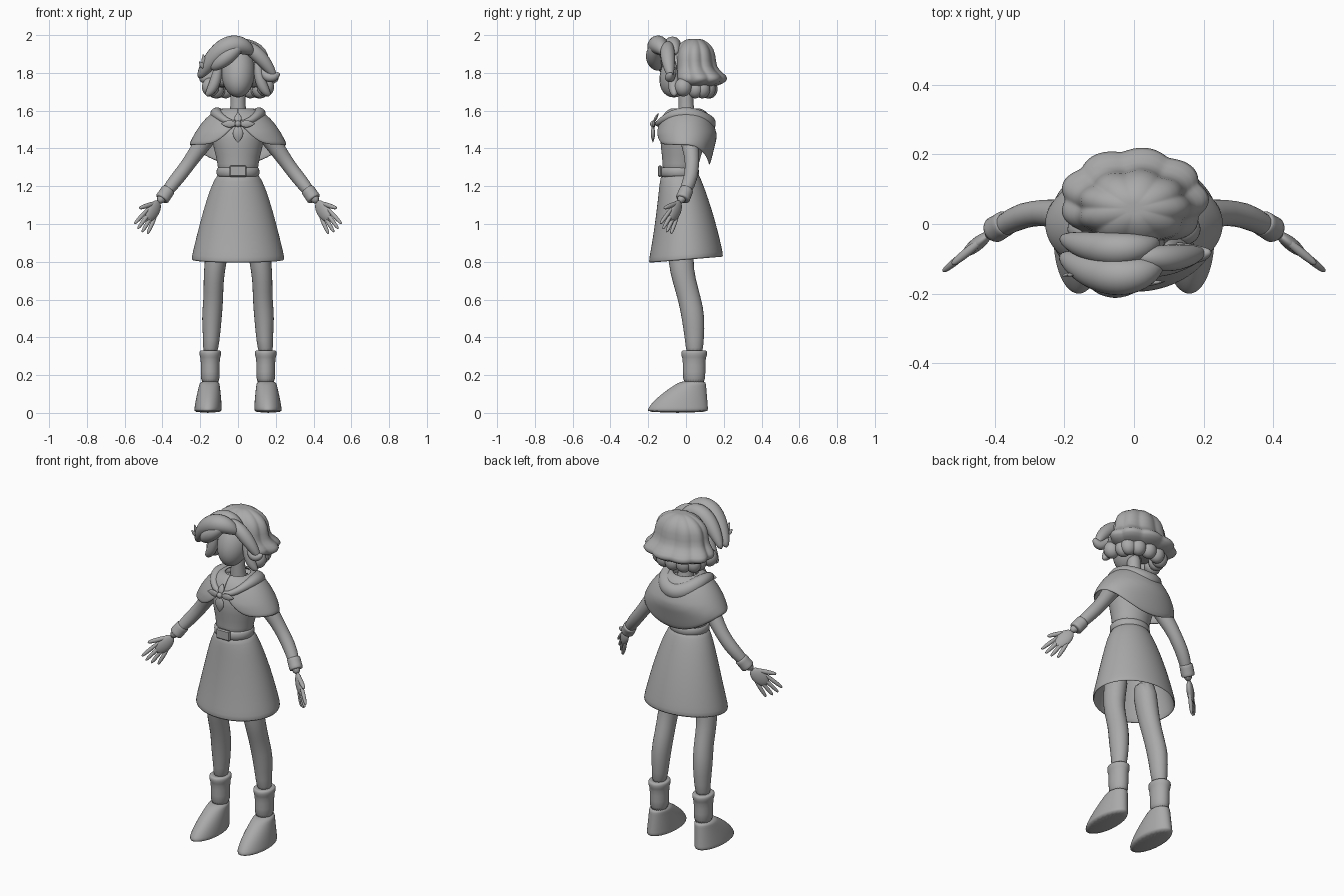
import bpy, bmesh
from math import sin, cos, pi, exp
from mathutils import Vector, Matrix

cube = bpy.data.objects.get("Cube")
if cube:
    bpy.data.objects.remove(cube)

GREY = (0.4, 0.4, 0.4, 1)
grey = bpy.data.materials.new("clay grey")
grey.use_nodes = True
grey.diffuse_color = GREY
grey.node_tree.nodes["Principled BSDF"].inputs["Base Color"].default_value = GREY


def finish(name, bm, mirror=False, thick=0, subsurf=1):
    """Turn a bmesh into a smooth grey object with the usual modifiers."""
    mesh = bpy.data.meshes.new(name)
    for face in bm.faces:
        face.smooth = True
    bm.to_mesh(mesh)
    bm.free()
    mesh.materials.append(grey)
    ob = bpy.data.objects.new(name, mesh)
    bpy.context.collection.objects.link(ob)
    if mirror:
        ob.modifiers.new("mirror", 'MIRROR').use_mirror_merge = False
    if thick:
        solid = ob.modifiers.new("thickness", 'SOLIDIFY')
        solid.thickness, solid.offset = thick, -1
    if subsurf:
        smooth = ob.modifiers.new("smooth", 'SUBSURF')
        smooth.levels = smooth.render_levels = subsurf
    return ob


def skin(bm, rows, closed=True, caps=True, loop=False):
    """Bridge rows of points with quads."""
    rows = [[bm.verts.new(point) for point in row] for row in rows]
    count = len(rows[0])
    pairs = list(zip(rows, rows[1:]))
    if loop:
        pairs.append((rows[-1], rows[0]))
    for low, high in pairs:
        for i in range(count if closed else count - 1):
            j = (i + 1) % count
            bm.faces.new((low[i], low[j], high[j], high[i]))
    if caps and not loop:
        bm.faces.new(rows[0][::-1])
        bm.faces.new(rows[-1])


def loft(name, rings, sides=24, lobes=0, depth=0, tilt=0, caps=True, **options):
    """Stack horizontal ellipses given as (z, cx, cy, rx, ry), bottom to top."""
    bm, rows = bmesh.new(), []
    for z, cx, cy, rx, ry in rings:
        row = []
        for i in range(sides):
            angle = 2 * pi * i / sides
            swell = 1 + depth * (abs(cos(lobes * angle / 2)) - 0.7)
            y = cy + ry * swell * sin(angle)
            row.append((cx + rx * swell * cos(angle), y, z + tilt * y))
        rows.append(row)
    skin(bm, rows, caps=caps)
    return finish(name, bm, **options)


def sweep(name, points, ref=(0, 1, 0), flat=1, sides=12, loop=False, **options):
    """Run a round section through (x, y, z, radius) points."""
    bm, rows = bmesh.new(), []
    points = [Vector(p) for p in points]
    last = len(points) - 1
    for i, point in enumerate(points):
        before = points[i - 1] if loop or i else point
        after = points[(i + 1) % len(points)] if loop or i < last else point
        along = (after.xyz - before.xyz).normalized()
        u = Vector(ref).cross(along).normalized()
        v = along.cross(u) * flat
        angles = [2 * pi * k / sides for k in range(sides)]
        rows.append([point.xyz + point.w * (u * cos(a) + v * sin(a)) for a in angles])
    skin(bm, rows, loop=loop)
    return finish(name, bm, **options)


def spindle(name, start, bend, end, radius, power=0.5, **options):
    """Sweep along a bent path that is fat in the middle and pointed at the ends."""
    start, bend, end = Vector(start), Vector(bend), Vector(end)
    points = []
    for i in range(11):
        t = i / 10
        place = start.lerp(bend, t).lerp(bend.lerp(end, t), t)
        points.append((*place, radius * sin(pi * (0.02 + 0.96 * t)) ** power))
    return sweep(name, points, **options)


def blob(name, centre, radii, frame=Matrix.Identity(3), mirror=False):
    bm = bmesh.new()
    shape = Matrix.Translation(centre) @ frame.to_4x4() @ Matrix.Diagonal((*radii, 1))
    bmesh.ops.create_uvsphere(bm, u_segments=24, v_segments=16, radius=1, matrix=shape)
    return finish(name, bm, mirror=mirror, subsurf=0)


# Boots: the foot shortens toward the ankle while the heel stays in place
foot = []
for i in range(9):
    t = i / 8
    spread = 1 - t ** 1.5
    length = 0.065 + 0.1 * spread
    foot.append((0.17 * t, 0.16 - 0.01 * t, 0.12 - 0.015 * t - length, 0.05 + 0.024 * spread, length))
loft("boot_foot", foot, mirror=True)
shaft = [(0.14, 1), (0.22, 1), (0.29, 1), (0.3, 1.15), (0.33, 1.15), (0.33, 1)]
loft("boot_shaft", [(z, 0.147, 0.043, 0.05 * k, 0.06 * k) for z, k in shaft], mirror=True)

# Legs
sweep("leg", [(0.15, 0.045, 0.3, 0.04), (0.14, 0.045, 0.38, 0.044), (0.14, 0.04, 0.5, 0.056),
              (0.13, 0.02, 0.6, 0.054), (0.13, -0.01, 0.7, 0.055), (0.12, -0.03, 0.8, 0.06),
              (0.09, -0.03, 1, 0.07)], flat=1.15, mirror=True)

# Dress: skirt flaring from the waist, bodice, belt and buckle
skirt = []
for i in range(9):
    t = 1 - i / 8
    skirt.append((1.265 - 0.455 * t, 0, -0.035 * (1 - t) ** 2, 0.11 + 0.14 * t ** 0.75, 0.1 + 0.1 * t ** 0.9))
loft("skirt", skirt, sides=32, tilt=0.08, caps=False, thick=0.012)
bodice = [(1.24, 0.11), (1.32, 0.106), (1.4, 0.13), (1.5, 0.15), (1.56, 0.1), (1.6, 0.05)]
loft("bodice", [(z, 0, (z - 1.6) / 10, r, r * 0.88) for z, r in bodice])
belt = [(1.25, 0.105), (1.25, 0.115), (1.3, 0.115), (1.3, 0.105)]
loft("belt", [(z, 0, -0.035, r, r - 0.01) for z, r in belt])
bm = bmesh.new()
place = Matrix.Translation((0, -0.138, 1.28)) @ Matrix.Diagonal((0.09, 0.02, 0.06, 1))
bmesh.ops.create_cube(bm, size=1, matrix=place)
buckle = finish("buckle", bm, subsurf=0)
buckle.data.shade_flat()
buckle.modifiers.new("edges", 'BEVEL').width = 0.006

# Arms and cuffs
sweep("arm", [(0.1, 0, 1.54, 0.05), (0.15, 0.01, 1.48, 0.055), (0.24, 0.035, 1.35, 0.04),
              (0.29, 0.03, 1.28, 0.038), (0.34, 0.02, 1.22, 0.039), (0.43, -0.04, 1.1, 0.024)], mirror=True)
cuff_top, cuff_end = Vector((0.367, 0.004, 1.184)), Vector((0.404, -0.019, 1.13))
cuff = [(0, 0.034), (0.05, 0.04), (0.5, 0.038), (0.95, 0.041), (1, 0.034)]
sweep("cuff", [(*cuff_top.lerp(cuff_end, t), r) for t, r in cuff], mirror=True)

# Hands: everything is placed along and across the palm
along = Vector((0.5, -0.4, -0.75)).normalized()
normal = along.cross(Vector((0.55, -0.45, 0.65))).normalized()
across = normal.cross(along)
wrist = Vector((0.42, -0.033, 1.115))
blob("palm", wrist + along * 0.06, (0.065, 0.04, 0.019),
     Matrix((along, across, normal)).transposed(), mirror=True)


def finger(name, root, tip, side, splay, radius):
    start = wrist + along * root + across * side
    end = wrist + along * tip + across * splay
    spindle(name, start, start.lerp(end, 0.5), end, radius, power=0.3, ref=normal, sides=8, mirror=True)


for i, name in enumerate(["little", "ring", "middle", "index"]):
    side = 0.02 * (i - 1.5)
    finger(name + "_finger", 0.06, 0.2 - 0.012 * (i - 2) ** 2 / 2, side, side * 1.7, 0.012)
finger("thumb", 0.01, 0.11, 0.01, 0.08, 0.014)

# Short cape: radius follows height, hem height follows direction
bm, rows = bmesh.new(), []
for r in range(17):
    row = []
    for i in range(65):
        angle = 2 * pi * i / 64
        turn = min(angle, 2 * pi - angle)
        rear = max(0, -cos(angle))
        hem = 1.42 + 0.11 * exp(-(turn / 0.35) ** 2) - 0.11 * rear ** 2
        z = hem + (1.615 - hem) * (r / 16) ** 0.6
        drop = 1.62 - z
        wide = 0.26 * min(1, drop / 0.2) ** 0.36
        deep = 0.162 * min(1, drop / 0.14) ** 0.25 - 0.25 * rear * max(0, 1.45 - z)
        row.append((wide * sin(angle), -deep * cos(angle), z))
    rows.append(row)
skin(bm, rows, closed=False, caps=False)
finish("cape", bm, thick=0.012)

# Rolled hood, thin at the throat and heavy at the back
ring = []
for i in range(24):
    angle = 2 * pi * i / 24
    heavy = (1 - cos(angle)) / 2
    ring.append((0.115 * sin(angle), -0.02 - 0.13 * cos(angle),
                 1.53 + 0.055 * sin(angle) ** 2, 0.016 + 0.036 * heavy))
sweep("hood_roll", ring, ref=(0, 0, 1), loop=True)

# Four-petal clasp
knot = Vector((0, -0.175, 1.53))
blob("clasp_knot", knot, (0.017, 0.015, 0.017))
PETALS = {"left": (0.09, 0.01, 0), "right": (-0.09, 0.01, 0), "top": (0, 0.03, 0.06), "bottom": (0, 0, -0.1)}
for name, reach in PETALS.items():
    tip = knot + Vector(reach)
    spindle(name + "_petal", knot, knot.lerp(tip, 0.5), tip,
            0.03 if name == "bottom" else 0.02, power=1, flat=0.4)

# Neck and head, the head leaning forward at the chin
sweep("neck", [(0, 0.01, 1.54, 0.06), (0, 0, 1.6, 0.043), (0, 0, 1.66, 0.04), (0, 0, 1.74, 0.042)])
lean = Matrix.Identity(3)
lean[1][2] = 0.25
blob("head", (0, -0.03, 1.81), (0.09, 0.105, 0.14), lean)

# Hair: lobed crown with flared rim, curls beneath
crown = [(1.72, 0.12), (1.74, 0.19), (1.77, 0.22), (1.8, 0.19), (1.83, 0.16),
         (1.9, 0.16), (1.95, 0.125), (1.98, 0.06), (1.98, 0.02)]
loft("hair_crown", [(z, 0, 0.045 + max(0, r - 0.16) / 2, r, r * 0.7) for z, r in crown],
     sides=72, lobes=9, depth=0.09)
for i in range(7):
    angle = pi * (1.1 * i / 6 - 0.05)
    blob("nape_curl", (0.12 * cos(angle), 0.06 + 0.065 * sin(angle), 1.715), (0.045, 0.042, 0.05))
blob("side_curl", (0.145, -0.015, 1.725), (0.046, 0.045, 0.05), mirror=True)
spindle("cheek_lock", (0.1, -0.07, 1.88), (0.11, -0.07, 1.72), (0.17, -0.06, 1.68), 0.03, mirror=True)

# Fringe locks swept to both sides from a high parting
spindle("fringe_main", (0.08, -0.11, 1.9), (-0.04, -0.2, 2.04), (-0.21, -0.09, 1.77), 0.058)
spindle("fringe_top", (0.07, -0.05, 1.9), (-0.05, -0.1, 2.04), (-0.21, -0.04, 1.78), 0.05)
spindle("fringe_roll", (-0.14, -0.14, 1.82), (-0.06, -0.2, 1.88), (0.03, -0.15, 1.96), 0.042)
spindle("fringe_sweep", (0, -0.09, 1.95), (0.1, -0.11, 1.94), (0.2, -0.08, 1.77), 0.04)
spindle("fringe_flick", (0.12, -0.06, 1.83), (0.16, -0.1, 1.74), (0.22, -0.08, 1.8), 0.028)

# Leaf ornament in the hair
stem = Vector((-0.175, -0.14, 1.82))
for x, z in [(-0.03, 0.04), (-0.01, 0.08), (0.03, 0.04)]:
    tip = stem + Vector((x, -0.01, z))
    spindle("hair_leaf", stem, stem.lerp(tip, 0.5), tip, 0.013, power=1, flat=0.4)
